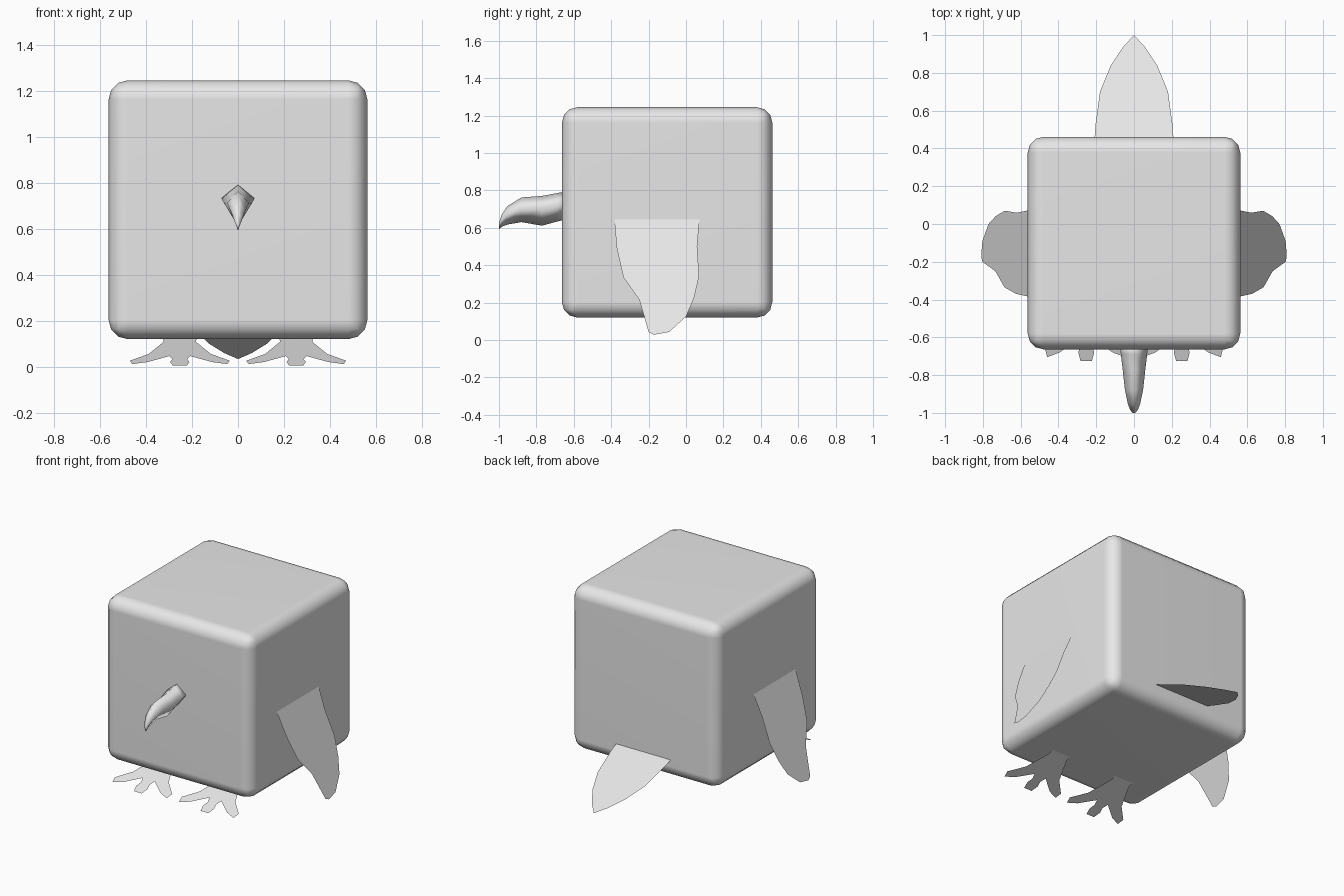
import bpy, bmesh, math

if "Cube" in bpy.data.objects:
    bpy.data.objects.remove(bpy.data.objects["Cube"])

grey = bpy.data.materials.new("plain_grey")
grey.diffuse_color = (0.8, 0.8, 0.8, 1)
grey.use_nodes = True
grey.node_tree.nodes["Principled BSDF"].inputs["Base Color"].default_value = grey.diffuse_color


def make(name, verts, faces):
    mesh = bpy.data.meshes.new(name)
    mesh.from_pydata(verts, [], faces)
    obj = bpy.data.objects.new(name, mesh)
    bpy.context.collection.objects.link(obj)
    mesh.materials.append(grey)
    return obj


def sheet(name, outline, place):
    """Flat cut-out: each 2D outline point is placed on a sloping plane."""
    return make(name, [place(a, b) for a, b in outline], [list(range(len(outline)))])


# Body: rounded cube
bpy.ops.mesh.primitive_cube_add(size=1.125, location=(0, -0.101, 0.682))
body = bpy.context.object
body.name = "body"
body.data.materials.append(grey)
bevel = body.modifiers.new("round_edges", "BEVEL")
bevel.width = 0.083
bevel.segments = 3
bpy.ops.object.modifier_apply(modifier="round_edges")
bpy.ops.object.shade_smooth()
weighted = body.modifiers.new("flat_sides", "WEIGHTED_NORMAL")
bpy.ops.object.modifier_apply(modifier="flat_sides")

# Beak: hooked diamond tube, rings of (y, top, bottom, half width)
rings = [(-0.64, 0.795, 0.645, 0.072), (-0.69, 0.785, 0.633, 0.07),
         (-0.77, 0.77, 0.611, 0.06), (-0.88, 0.762, 0.63, 0.048),
         (-0.955, 0.715, 0.617, 0.032), (-0.985, 0.67, 0.605, 0.02),
         (-1.0, 0.625, 0.592, 0.008)]
verts, faces = [], []
for y, top, low, w in rings:
    side = low + 0.62 * (top - low)
    verts += [(0, y, top), (w, y, side), (0, y, low), (-w, y, side)]
for r in range(len(rings) - 1):
    for i in range(4):
        a, b = r * 4 + i, r * 4 + (i + 1) % 4
        faces.append((a, b, b + 4, a + 4))
last = 4 * (len(rings) - 1)
faces += [(3, 2, 1, 0), (last, last + 1, last + 2, last + 3)]
beak = make("beak", verts, faces)
beak.data.polygons.foreach_set("use_smooth", [True] * len(faces))

# Wings: (y, z) outlines leaning outwards from the body sides
wing = [(-0.385, 0.66), (0.073, 0.66), (0.06, 0.5), (0.07, 0.34), (0.042, 0.22),
        (0.0, 0.125), (-0.09, 0.043), (-0.17, 0.028), (-0.2, 0.042),
        (-0.222, 0.12), (-0.25, 0.215), (-0.335, 0.335), (-0.37, 0.49)]
# Feet: half (x, z) outline around the middle toe, mirrored
half = [(0.075, 0.135), (0.07, 0.108), (0.135, 0.055), (0.217, 0.026),
        (0.207, 0.011), (0.14, 0.02), (0.045, 0.046), (0.032, 0.033),
        (0.042, 0.02), (0.03, 0.004)]
foot = half + [(-x, z) for x, z in reversed(half)]
for s, label in ((1, "right"), (-1, "left")):
    sheet(label + "_wing", wing, lambda y, z: (s * (0.56 + 0.4 * (0.65 - z)), y, z))
    sheet(label + "_foot", foot,
          lambda x, z: (s * (0.253 + x), -0.725 + 2.8 * (z - 0.004), z))

# Tail: pointed (x, y) outline sloping down behind the body
tail_half = [(0.21, 0.44), (0.203, 0.53), (0.18, 0.7), (0.125, 0.835), (0.06, 0.935)]
tail = tail_half + [(0, 1.0)] + [(-x, y) for x, y in reversed(tail_half)]
sheet("tail", tail, lambda x, y: (x, y, 0.033 + 0.4 * (1.0 - y)))
